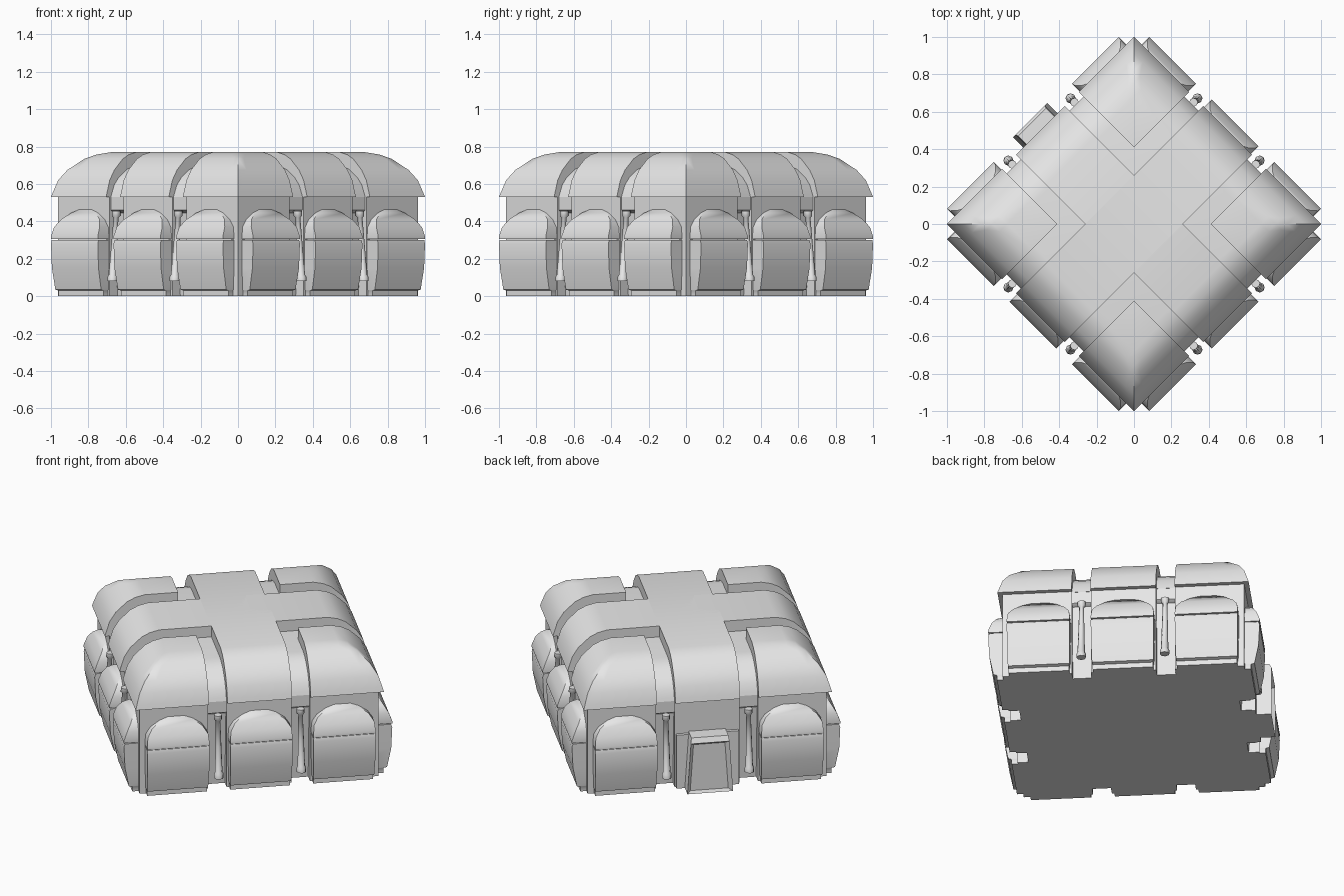
import bpy, bmesh, math
from mathutils import Matrix, Vector

if "Cube" in bpy.data.objects:
    bpy.data.objects.remove(bpy.data.objects["Cube"], do_unlink=True)

STONE = (0.8, 0.8, 0.8, 1)
mat = bpy.data.materials.new("pale_stone")
mat.use_nodes = True
mat.diffuse_color = STONE
mat.node_tree.nodes["Principled BSDF"].inputs["Base Color"].default_value = STONE


def finish(name, bm, side=0, angle=40):
    """Turn the mesh to one of the four diagonal sides and shade it."""
    bmesh.ops.remove_doubles(bm, verts=bm.verts, dist=1e-5)
    bmesh.ops.recalc_face_normals(bm, faces=bm.faces)
    bm.transform(Matrix.Rotation(math.radians(45 + 90 * side), 4, "Z"))
    me = bpy.data.meshes.new(name)
    bm.to_mesh(me)
    bm.free()
    me.materials.append(mat)
    ob = bpy.data.objects.new(name, me)
    bpy.context.collection.objects.link(ob)
    bpy.ops.object.select_all(action="DESELECT")
    ob.select_set(True)
    bpy.context.view_layer.objects.active = ob
    bpy.ops.object.shade_smooth_by_angle(angle=math.radians(angle))
    return ob


def loft(rings):
    bm = bmesh.new()
    rows = [[bm.verts.new(p) for p in ring] for ring in rings]
    n = len(rows[0])
    for a, b in zip(rows, rows[1:]):
        for i in range(n):
            bm.faces.new((a[i], a[(i + 1) % n], b[(i + 1) % n], b[i]))
    bm.faces.new(rows[0])
    bm.faces.new(rows[-1])
    return bm


def slab(rows, centre=0, back=0.5):
    """Loft of rows (height, outward reach, half width)."""
    return loft([[(back, centre - w, z), (d, centre - w, z),
                  (d, centre + w, z), (back, centre + w, z)] for z, d, w in rows])


# Roof curve: outward reach and height
CURVE = [(0.48, 0.77), (0.535, 0.757), (0.58, 0.735), (0.645, 0.675),
         (0.68, 0.62), (0.70, 0.555), (0.707, 0.53)]
EAVE = 0.53


def height(d):
    d = abs(d)
    if d <= CURVE[0][0]:
        return CURVE[0][1]
    for (a, za), (b, zb) in zip(CURVE, CURVE[1:]):
        if d <= b + 1e-6:
            return za + (zb - za) * (d - a) / (b - a)
    return EAVE


def vault(us, vs, mitre, reach=1, rise=1):
    """Curved roof over a grid, closed down to the eave."""
    bm = bmesh.new()

    def top(u, v):
        z = min(height(u), height(v)) if mitre else height(u)
        return bm.verts.new((u * reach, v * reach, EAVE + (z - EAVE) * rise))

    grid = [[top(u, v) for v in vs] for u in us]
    for i in range(len(us) - 1):
        for j in range(len(vs) - 1):
            a, b, c, d = grid[i][j], grid[i + 1][j], grid[i + 1][j + 1], grid[i][j + 1]
            if mitre and abs(abs(us[i]) - abs(vs[j])) < 1e-6:
                bm.faces.new((a, b, c))
                bm.faces.new((a, c, d))
            elif mitre and abs(us[i] + vs[j + 1]) < 1e-6:
                bm.faces.new((a, b, d))
                bm.faces.new((b, c, d))
            else:
                bm.faces.new((a, b, c, d))
    rim = [e for e in bm.edges if e.is_boundary]
    skirt = bmesh.ops.extrude_edge_only(bm, edges=rim)["geom"]
    for v in (g for g in skirt if isinstance(g, bmesh.types.BMVert)):
        v.co.z = EAVE
    bmesh.ops.holes_fill(bm, edges=[g for g in skirt if isinstance(g, bmesh.types.BMEdge)])
    return bm


OUT = [d for d, z in CURVE]
FULL = [-d for d in reversed(OUT)] + OUT
BAND, BAY, GAP = 0.184, 0.177, 0.235


def square(h, z):
    return [(-h, -h, z), (h, -h, z), (h, h, z), (-h, h, z)]


# Core walls, cornice and sunken roof between the vaults
finish("core_walls", loft([square(0.62, 0), square(0.65, 0.46)]))
finish("cornice", loft([square(0.64, 0.44), square(0.67, 0.46), square(0.67, 0.53)]))
finish("sunken_roof", vault(FULL, FULL, True, 0.95, 0.72))

# Crossing roof vaults
for side in range(2):
    finish("cross_vault", vault(FULL, [-BAND, BAND], False), side)

# Swelling bay, its domed hood, and the tapering column
BAY_ROWS = [(0, 0.715, 0.17), (0.03, 0.715, 0.17), (0.035, 0.735, 0.173),
            (0.15, 0.758, 0.176), (0.28, 0.764, BAY), (0.30, 0.758, BAY)]
HOOD_ROWS = [(0.305, 0.764, BAY), (0.32, 0.764, BAY), (0.37, 0.745, 0.172),
             (0.41, 0.72, 0.145), (0.445, 0.695, 0.095), (0.47, 0.675, 0.03)]
COLUMN = [(0.08, 0.027), (0.105, 0.027), (0.115, 0.021), (0.27, 0.017),
          (0.42, 0.013), (0.43, 0.023), (0.455, 0.023)]
DOOR_SIDE = 1

for side in range(4):
    finish("corner_vault", vault([0.29] + OUT, [0.29] + OUT, True), side)
    finish("corner_pier", loft([[(x, y, z) for x, y in
           ((0.29, 0.29), (0.68, 0.29), (0.68, 0.68), (0.29, 0.68))] for z in (0, EAVE)]), side)
    finish("middle_pier", slab([(0, 0.68, BAND), (EAVE, 0.68, BAND)]), side)
    for centre in (-0.473, 0, 0.473):
        if side == DOOR_SIDE and centre == 0:
            continue
        finish("bay", slab(BAY_ROWS, centre), side)
        finish("bay_hood", slab(HOOD_ROWS, centre), side, 60)
    for y in (-GAP, GAP):
        rings = [[(0.715 - 0.08 * (z - 0.08) + r * math.cos(k * math.pi / 4),
                   y + r * math.sin(k * math.pi / 4), z) for k in range(8)] for z, r in COLUMN]
        finish("column", loft(rings), side, 50)

# Doorway with a recessed panel
finish("door_wall", slab([(0, 0.70, BAY), (0.33, 0.70, BAY)]), DOOR_SIDE)
door = slab([(0, 0.785, 0.13), (0.31, 0.785, 0.11), (0.34, 0.77, 0.105)])
door.normal_update()
front = max(door.faces, key=lambda f: f.calc_center_median().x - f.calc_center_median().z * 0.01)
bmesh.ops.inset_region(door, faces=[front], thickness=0.03)
bmesh.ops.translate(door, verts=front.verts, vec=Vector((-0.035, 0, 0)))
for v in front.verts:
    if v.co.z < 0.1:
        v.co.z = 0.005
finish("door_frame", door, DOOR_SIDE, 30)
